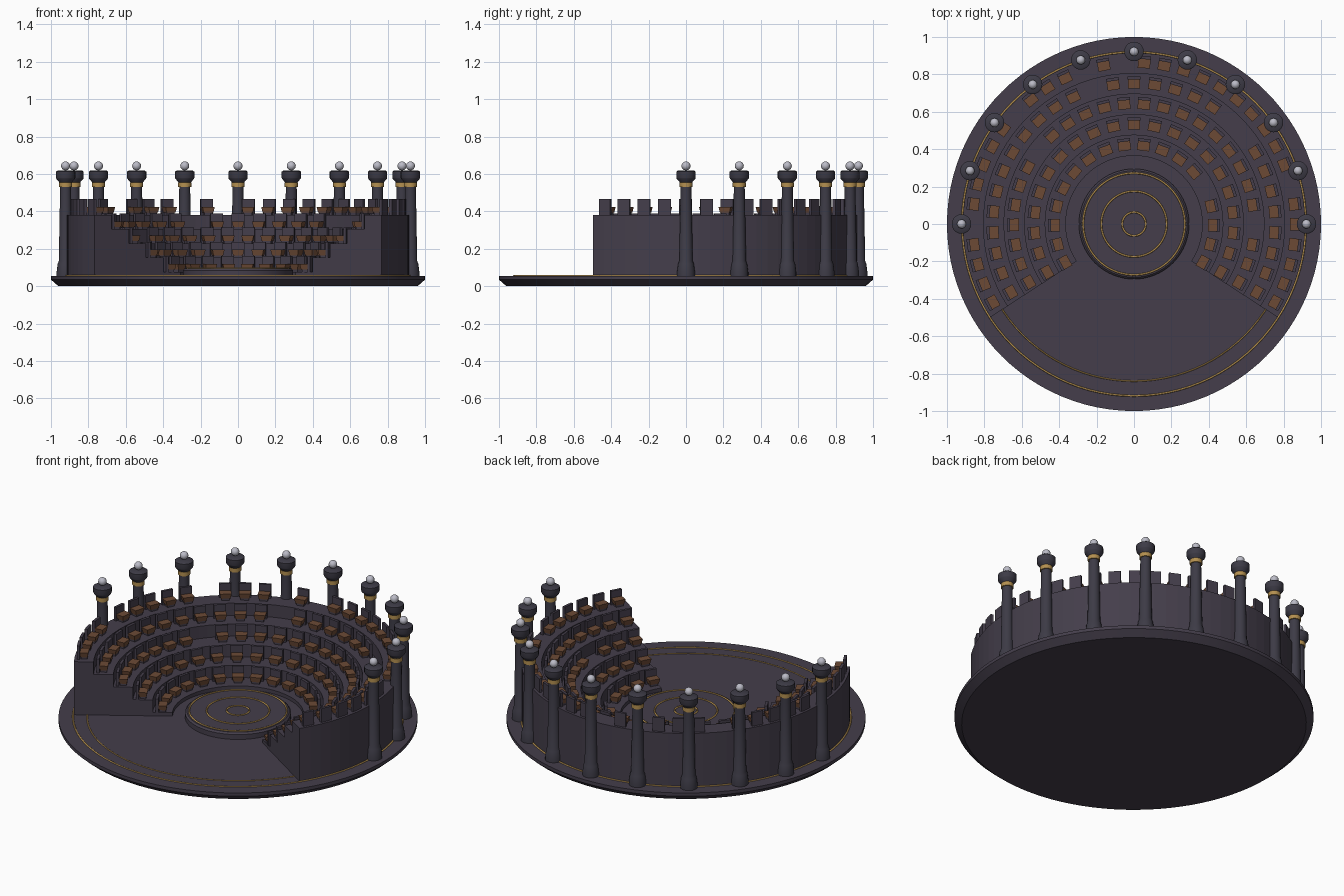
import bpy, bmesh, math, random
from mathutils import Matrix, Vector

random.seed(4)
cube = bpy.data.objects.get("Cube")
if cube:
    bpy.data.objects.remove(cube, do_unlink=True)


def material(name, r, g, b):
    m = bpy.data.materials.new(name)
    m.use_nodes = True
    m.diffuse_color = (r, g, b, 1)
    m.node_tree.nodes["Principled BSDF"].inputs["Base Color"].default_value = (r, g, b, 1)
    return m


STONE = material("dark_stone", 0.058, 0.048, 0.07)
COLUMN = material("column_stone", 0.047, 0.044, 0.062)
GOLD = material("gold", 0.46, 0.28, 0.08)
BROWN = material("brown_leather", 0.15, 0.068, 0.036)
PEARL = material("pearl", 0.5, 0.5, 0.57)


def add_object(name, mesh, location=(0, 0, 0), turn=0):
    ob = bpy.data.objects.new(name, mesh)
    ob.location = location
    ob.rotation_euler.z = turn
    bpy.context.collection.objects.link(ob)
    return ob


def finish(bm, name, *mats):
    bmesh.ops.recalc_face_normals(bm, faces=bm.faces)
    mesh = bpy.data.meshes.new(name)
    bm.to_mesh(mesh)
    bm.free()
    for m in mats:
        mesh.materials.append(m)
    return mesh


def smooth(ob, angle=30):
    bpy.ops.object.select_all(action="DESELECT")
    ob.select_set(True)
    bpy.context.view_layer.objects.active = ob
    bpy.ops.object.shade_smooth_by_angle(angle=math.radians(angle))


def lathe(profile, steps):
    """Spin an (r, z) profile that starts and ends on the axis."""
    bm = bmesh.new()
    verts = [bm.verts.new((r, 0, z)) for r, z in profile]
    edges = [bm.edges.new(pair) for pair in zip(verts, verts[1:])]
    bmesh.ops.spin(bm, geom=verts + edges, cent=(0, 0, 0), axis=(0, 0, 1),
                   angle=math.tau, steps=steps)
    bmesh.ops.remove_doubles(bm, verts=bm.verts, dist=0.0001)
    return bm


def gold_ring(name, radius, z, thickness):
    bpy.ops.mesh.primitive_torus_add(major_segments=96, minor_segments=8, major_radius=radius,
                                     minor_radius=thickness, location=(0, 0, z))
    ob = bpy.context.object
    ob.name = name
    ob.data.materials.append(GOLD)
    smooth(ob, 60)


# Round foundation with a chamfered underside
FLOOR = 0.055
base = lathe([(0, 0), (0.96, 0), (1, 0.035), (1, FLOOR), (0, FLOOR)], 96)
smooth(add_object("foundation", finish(base, "foundation", STONE)))
gold_ring("outer_floor_ring", 0.919, FLOOR, 0.005)
gold_ring("inner_floor_ring", 0.84, FLOOR, 0.004)

# Round stage with inlaid rings
stage = lathe([(0, FLOOR - 0.01), (0.295, FLOOR - 0.01), (0.295, 0.085), (0.285, 0.095), (0, 0.095)], 64)
smooth(add_object("stage", finish(stage, "stage", STONE)))
for label, radius in (("outer", 0.272), ("middle", 0.175), ("centre", 0.063)):
    gold_ring(label + "_stage_ring", radius, 0.096, 0.005)

# Stepped seating bowl, open towards the front
TIERS, INNER, DEPTH, RISE, LOW = 5, 0.365, 0.11, 0.076, 0.077
START, SWEEP = math.radians(-33), math.radians(246)
outline = [(INNER, FLOOR - 0.01)]
for i in range(TIERS):
    top = LOW + i * RISE
    outline += [(INNER + i * DEPTH, top), (INNER + (i + 1) * DEPTH, top)]
    if i < TIERS - 1:
        outline.append((INNER + (i + 1) * DEPTH, top + RISE / 2))
outline.append((INNER + TIERS * DEPTH, FLOOR - 0.01))
bm = bmesh.new()
turn = Matrix.Rotation(START, 3, "Z")
section = bm.faces.new([bm.verts.new(turn @ Vector((r, 0, z))) for r, z in outline])
cap = bmesh.ops.duplicate(bm, geom=[section])["geom"]
bmesh.ops.spin(bm, geom=cap, cent=(0, 0, 0), axis=(0, 0, 1), angle=SWEEP, steps=60)
bmesh.ops.remove_doubles(bm, verts=bm.verts, dist=0.0001)
add_object("seating_tiers", finish(bm, "seating_tiers", STONE))


# One seat: plinth, tapered cushion and backrest, facing -y
def box(bm, size, centre, index, taper=1):
    made = bmesh.ops.create_cube(bm, size=1)["verts"]
    for v in made:
        k = taper if v.co.z < 0 else 1
        v.co = Vector((v.co.x * size[0] * k, v.co.y * size[1] * k, v.co.z * size[2])) + Vector(centre)
    for f in {f for v in made for f in v.link_faces}:
        f.material_index = index


bm = bmesh.new()
box(bm, (0.045, 0.035, 0.016), (0, 0, 0.006), 0)
box(bm, (0.066, 0.05, 0.03), (0, 0, 0.027), 1, 0.8)
box(bm, (0.068, 0.016, 0.085), (0, 0.031, 0.042), 0)
seat_mesh = finish(bm, "seat", STONE, BROWN)

# Rows of seats with a few places left empty
SEATS = (18, 21, 26, 29, 34)
EMPTY = {(3, 16), (4, 17), (4, 19)}
MARGIN = math.radians(4)
for row, count in enumerate(SEATS):
    radius = INNER + row * DEPTH + 0.055
    for n in range(count):
        if (row, n) in EMPTY or (abs(n - count / 2) > 4 and random.random() < 0.1):
            continue
        a = START + MARGIN + (SWEEP - 2 * MARGIN) * n / (count - 1)
        add_object(f"seat_row{row + 1}_{n + 1}", seat_mesh,
                   (radius * math.cos(a), radius * math.sin(a), LOW + row * RISE), a - math.pi / 2)

# Columns around the back, each with a gold collar, flared capital and pearl
shaft = lathe([(0, 0.05), (0.048, 0.05), (0.048, 0.075), (0.042, 0.12), (0.036, 0.135), (0.029, 0.53),
               (0.029, 0.55), (0.05, 0.575), (0.052, 0.58), (0.052, 0.612), (0.043, 0.618), (0, 0.618)], 20)
shaft_mesh = finish(shaft, "column", COLUMN)
collar_mesh = finish(lathe([(0, 0.53), (0.035, 0.53), (0.035, 0.555), (0, 0.555)], 20), "collar", GOLD)
bm = bmesh.new()
bmesh.ops.create_uvsphere(bm, u_segments=16, v_segments=10, radius=0.024)
pearl_mesh = finish(bm, "pearl", PEARL)
for n in range(11):
    a = math.pi * n / 10
    x, y = 0.922 * math.cos(a), 0.922 * math.sin(a)
    parts = [add_object(f"column_{n + 1}", shaft_mesh, (x, y, 0), a),
             add_object(f"column_collar_{n + 1}", collar_mesh, (x, y, 0), a),
             add_object(f"column_pearl_{n + 1}", pearl_mesh, (x, y, 0.643))]
    if n == 0:
        for part in parts:
            smooth(part, 35)
